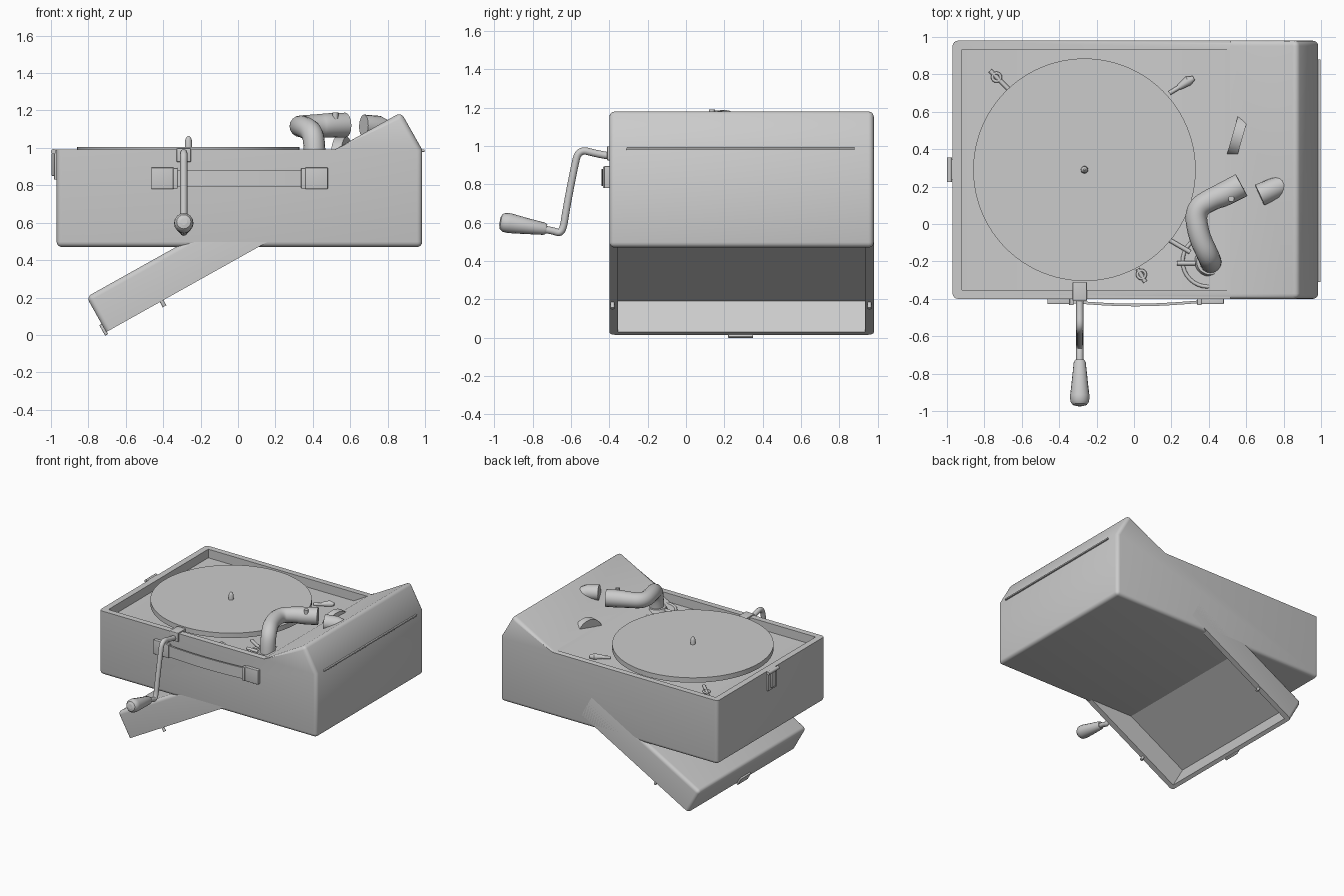
import bpy, bmesh, math
from mathutils import Matrix

if "Cube" in bpy.data.objects:
    bpy.data.objects.remove(bpy.data.objects["Cube"])

grey = bpy.data.materials.new("plain_grey")
grey.diffuse_color = (0.6, 0.6, 0.6, 1)
grey.use_nodes = True
grey.node_tree.nodes["Principled BSDF"].inputs["Base Color"].default_value = grey.diffuse_color


def finish(name, bm):
    bmesh.ops.recalc_face_normals(bm, faces=bm.faces[:])
    me = bpy.data.meshes.new(name)
    bm.to_mesh(me)
    bm.free()
    me.materials.append(grey)
    ob = bpy.data.objects.new(name, me)
    bpy.context.collection.objects.link(ob)
    return ob


def prism(name, pts, a, b, axis='y', bevel=0, keep=None):
    """Extrude a profile along y or z; round the edges that keep() accepts."""
    put = (lambda p, t: (p[0], t, p[1])) if axis == 'y' else (lambda p, t: (p[0], p[1], t))
    bm = bmesh.new()
    lo = [bm.verts.new(put(p, a)) for p in pts]
    hi = [bm.verts.new(put(p, b)) for p in pts]
    bm.faces.new(lo)
    bm.faces.new(hi)
    for i in range(len(pts)):
        j = (i + 1) % len(pts)
        bm.faces.new((lo[i], lo[j], hi[j], hi[i]))
    bmesh.ops.recalc_face_normals(bm, faces=bm.faces[:])
    if bevel:
        edges = [e for e in bm.edges if keep is None or keep(e)]
        bmesh.ops.bevel(bm, geom=edges, offset=bevel, segments=4, profile=0.5,
                        affect='EDGES', clamp_overlap=True)
    return finish(name, bm)


def box(name, x0, x1, y0, y1, z0, z1, bevel=0.004):
    return prism(name, [(x0, z0), (x1, z0), (x1, z1), (x0, z1)], y0, y1, bevel=bevel)


def tube(name, pts, smooth=False, closed=False):
    """Round rod through (x, y, z, radius) points."""
    cu = bpy.data.curves.new(name, 'CURVE')
    cu.dimensions = '3D'
    cu.bevel_depth = 1
    cu.bevel_resolution = 6
    cu.use_fill_caps = True
    sp = cu.splines.new('NURBS' if smooth else 'POLY')
    sp.points.add(len(pts) - 1)
    for q, p in zip(sp.points, pts):
        q.co = (*p[:3], 1)
        q.radius = p[3]
    sp.use_cyclic_u = closed
    if smooth:
        sp.order_u = 3
        sp.use_endpoint_u = not closed
        sp.resolution_u = 8
    cu.materials.append(grey)
    ob = bpy.data.objects.new(name, cu)
    bpy.context.collection.objects.link(ob)
    bpy.ops.object.select_all(action='DESELECT')
    ob.select_set(True)
    bpy.context.view_layer.objects.active = ob
    bpy.ops.object.convert(target='MESH')
    return bpy.context.object


def disc(name, x, y, z0, z1, r, r2=None, n=96):
    bm = bmesh.new()
    bmesh.ops.create_cone(bm, cap_ends=True, segments=n, radius1=r,
                          radius2=r if r2 is None else r2, depth=z1 - z0,
                          matrix=Matrix.Translation((x, y, (z0 + z1) / 2)))
    return finish(name, bm)


def ring(name, x, y, z, r, thick, n=32):
    return tube(name, [(x + r * math.cos(2 * math.pi * i / n),
                        y + r * math.sin(2 * math.pi * i / n), z, thick)
                       for i in range(n)], closed=True)


def cut(ob, cutter):
    cutter.hide_render = True
    m = ob.modifiers.new("cut", 'BOOLEAN')
    m.operation = 'DIFFERENCE'
    m.solver = 'EXACT'
    m.object = cutter
    bpy.context.view_layer.update()
    bpy.context.view_layer.objects.active = ob
    bpy.ops.object.modifier_apply(modifier=m.name)
    bpy.data.objects.remove(cutter, do_unlink=True)


# Case with wedge-shaped horn housing and recessed deck
Y0, Y1, RIM, DECK = -0.40, 0.98, 0.99, 0.92


def case_edge(e):
    a, b = (v.co for v in e.verts)
    return not (abs(a.z - RIM) < 1e-4 and abs(b.z - RIM) < 1e-4)


case = prism("case", [(-0.97, 0.47), (0.985, 0.47), (0.985, RIM), (0.872, 1.19), (0.515, RIM),
                      (-0.97, RIM)], Y0, Y1, bevel=0.028, keep=case_edge)
cut(case, prism("deck_cutter", [(-0.92, DECK), (0.388, DECK), (0.513, 0.9905), (0.49, 1.15),
                                (-0.92, 1.15)], -0.352, 0.932))
box("hinge", 0.975, 0.997, -0.31, 0.88, 0.979, 0.991, 0.002)

# Opened lid under the case, a tilted tray facing down
tilt = Matrix.Translation((-0.705, 0, 0.015)) @ Matrix.Rotation(math.radians(-29.2), 4, 'Y')


def lid_edge(e):
    return max(v.co.z for v in e.verts) > 0.1 and min(v.co.x for v in e.verts) < 1


lid = prism("lid", [(0, 0), (1.1, 0), (1.1, 0.215), (0, 0.215)], Y0, Y1, bevel=0.028, keep=lid_edge)
cut(lid, prism("lid_cutter", [(0.03, -0.1), (1.06, -0.1), (1.06, 0.185), (0.03, 0.185)],
               Y0 + 0.045, Y1 - 0.045))
parts = [lid, box("lid_latch", -0.014, 0.004, 0.22, 0.35, -0.014, 0.05),
         tube("lid_pin_front", [(0.34, -0.383, 0.01, 0.011), (0.34, -0.383, -0.032, 0.011)]),
         tube("lid_pin_back", [(0.34, 0.957, 0.01, 0.011), (0.34, 0.957, -0.032, 0.011)])]
for p in parts:
    p.data.transform(tilt)

# Turntable platter and spindle
PX, PY = -0.265, 0.29
disc("platter", PX, PY, 0.965, 1.005, 0.595)
disc("platter_hub", PX, PY, DECK - 0.01, 0.97, 0.1, n=32)
tube("spindle", [(PX, PY, 1.0, 0.02), (PX, PY, 1.04, 0.018), (PX, PY, 1.055, 0.013),
                 (PX, PY, 1.063, 0.005)])

# Winding crank
CX = -0.29
box("crank_bracket", CX - 0.038, CX + 0.038, -0.412, -0.31, 0.925, 0.998)
tube("crank_arm", [(CX, -0.38, 0.945, 0.019), (CX, -0.46, 0.957, 0.019), (CX, -0.56, 0.985, 0.019),
                   (CX, -0.585, 0.88, 0.019), (CX, -0.625, 0.67, 0.019), (CX, -0.645, 0.54, 0.019),
                   (CX, -0.70, 0.56, 0.019), (CX, -0.76, 0.568, 0.019)], smooth=True)
tube("crank_grip", [(CX, -0.728, 0.566, 0.026), (CX, -0.74, 0.568, 0.032),
                    (CX, -0.85, 0.585, 0.044), (CX, -0.92, 0.597, 0.052),
                    (CX, -0.95, 0.602, 0.05), (CX, -0.966, 0.605, 0.038), (CX, -0.972, 0.606, 0.018)])

# Carrying handle
for side, x in (("left", -0.403), ("right", 0.42)):
    box("handle_mount_" + side, x - 0.06, x + 0.06, -0.428, -0.395, 0.78, 0.895)
N = 12
bow = [(-0.345 + 0.705 * i / N, -0.422 - 0.018 * math.sin(math.pi * i / N)) for i in range(N + 1)]
prism("handle_strap", bow + [(x, y + 0.014) for x, y in reversed(bow)], 0.79, 0.88, axis='z')
for side, x in (("left", -0.335), ("right", 0.35)):
    box("strap_loop_" + side, x - 0.012, x + 0.012, -0.434, -0.40, 0.782, 0.892)

# Side latch
box("latch_plate", -0.983, -0.965, 0.235, 0.345, 0.83, 0.99)
box("latch_lever", -0.996, -0.975, 0.262, 0.318, 0.85, 0.97)
tube("latch_pin", [(-0.986, 0.225, 0.98, 0.014), (-0.986, 0.355, 0.98, 0.014)])

# Thick curved tone arm on a round base
ring("arm_base_ring", 0.395, -0.20, DECK, 0.135, 0.01)
disc("arm_base", 0.405, -0.20, DECK - 0.01, 0.945, 0.085, 0.07, 32)
tube("tone_arm", [(0.41, -0.205, 0.92, 0.058), (0.41, -0.20, 1.02, 0.058),
                  (0.395, -0.165, 1.09, 0.058), (0.345, -0.06, 1.115, 0.058),
                  (0.325, 0.08, 1.115, 0.058), (0.43, 0.14, 1.12, 0.06),
                  (0.48, 0.157, 1.12, 0.066), (0.575, 0.208, 1.122, 0.066)], smooth=True)
tube("arm_knob", [(0.52, 0.135, 1.15, 0.016), (0.52, 0.135, 1.19, 0.016)])

# Horn neck entering the slope, and the half-round stop beside it
tube("horn_neck", [(0.672, 0.155, 1.118, 0.06), (0.75, 0.19, 1.115, 0.057),
                   (0.86, 0.24, 1.07, 0.045)])
bm = bmesh.new()
bmesh.ops.create_cone(bm, cap_ends=True, segments=48, radius1=0.12, radius2=0.12, depth=0.055,
                      matrix=Matrix.Translation((0.555, 0.475, 0.94))
                      @ Matrix.Rotation(math.radians(-16), 4, 'Z')
                      @ Matrix.Rotation(math.radians(90), 4, 'Y'))
finish("half_round_stop", bm)

# Small levers and clips on the deck
for i, (x0, y0, x1, y1) in enumerate([(-0.77, 0.82, -0.66, 0.71), (0.19, 0.70, 0.32, 0.78),
                                      (0.02, -0.24, 0.06, -0.31), (0.18, -0.08, 0.30, -0.15),
                                      (0.23, -0.21, 0.33, -0.21)]):
    z = DECK + 0.008
    tube("deck_lever_%d" % i, [(x0, y0, z, 0.012), (x1, y1, z, 0.012)])
for i, (x, y) in enumerate([(-0.735, 0.785), (0.04, -0.27)]):
    ring("deck_clip_%d" % i, x, y, DECK + 0.012, 0.022, 0.008, 16)
tube("speed_lever", [(0.24, 0.73, DECK + 0.01, 0.015), (0.29, 0.765, DECK + 0.012, 0.026),
                     (0.32, 0.78, DECK + 0.012, 0.012)])

# Smooth the round parts while keeping edges sharp
bpy.ops.object.select_all(action='DESELECT')
for ob in bpy.context.scene.objects:
    if ob.type == 'MESH':
        ob.select_set(True)
        bpy.context.view_layer.objects.active = ob
bpy.ops.object.shade_smooth_by_angle(angle=math.radians(35))
